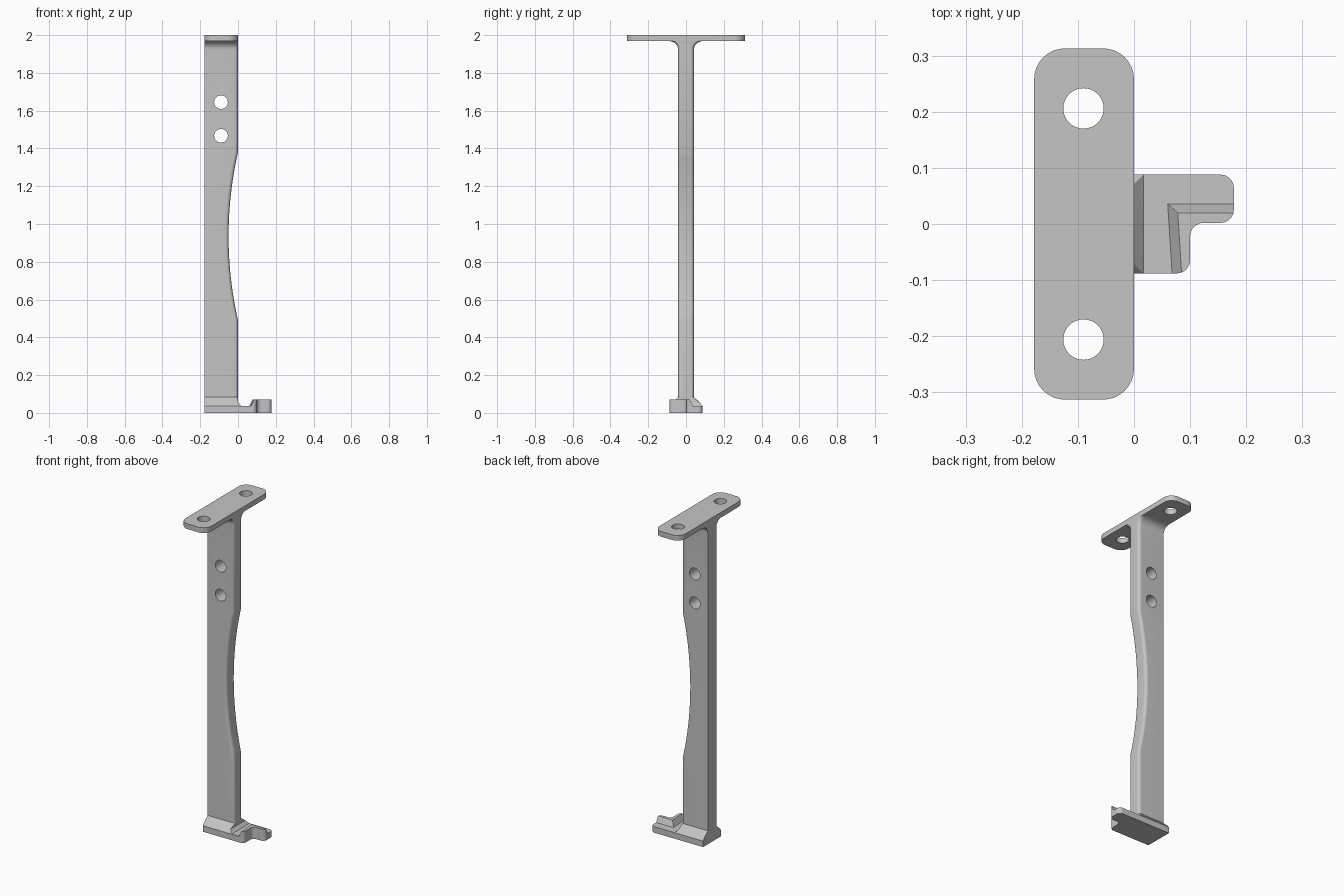
import bpy, bmesh
from math import sin, cos, tan, pi, sqrt
from mathutils import Vector

if "Cube" in bpy.data.objects:
    bpy.data.objects.remove(bpy.data.objects["Cube"], do_unlink=True)

# One plain metal grey
grey = bpy.data.materials.new("metal grey")
grey.use_nodes = True
colour = (0.56, 0.56, 0.56, 1)
grey.diffuse_color = colour
grey.node_tree.nodes["Principled BSDF"].inputs["Base Color"].default_value = colour


def rounded(corners, steps=8):
    """Outline from (x, y, radius) corners; works for inner and outer corners."""
    out = []
    for i, (x, y, r) in enumerate(corners):
        p = Vector((x, y))
        if r == 0:
            out.append(p)
            continue
        u = (Vector(corners[i - 1][:2]) - p).normalized()
        v = (Vector(corners[(i + 1) % len(corners)][:2]) - p).normalized()
        half = u.angle(v) / 2
        centre = p + (u + v).normalized() * r / sin(half)
        a = (p + u * r / tan(half) - centre).normalized()
        b = (p + v * r / tan(half) - centre).normalized()
        out += [centre + a.slerp(b, k / steps) * r for k in range(steps + 1)]
    return out


def loft(name, rings):
    """Closed solid through (outline, z) rings of equal point count."""
    bm = bmesh.new()
    loops = [[bm.verts.new((p[0], p[1], z)) for p in pts] for pts, z in rings]
    n = len(loops[0])
    for low, high in zip(loops, loops[1:]):
        for i in range(n):
            j = (i + 1) % n
            bm.faces.new((low[i], low[j], high[j], high[i]))
    bm.faces.new(loops[0][::-1])
    bm.faces.new(loops[-1])
    bmesh.ops.recalc_face_normals(bm, faces=bm.faces)
    mesh = bpy.data.meshes.new(name)
    bm.to_mesh(mesh)
    bm.free()
    mesh.materials.append(grey)
    obj = bpy.data.objects.new(name, mesh)
    bpy.context.collection.objects.link(obj)
    return obj


def drill(name, location, tilt=0):
    bpy.ops.mesh.primitive_cylinder_add(vertices=48, radius=0.036, depth=0.3,
                                        location=location, rotation=(tilt, 0, 0))
    obj = bpy.context.object
    obj.name = name
    obj.data.materials.append(grey)
    return obj


def cut(obj, cutters):
    """Subtract the cutters, bake the result and remove them."""
    for c in cutters:
        mod = obj.modifiers.new("cut", 'BOOLEAN')
        mod.operation, mod.solver, mod.object = 'DIFFERENCE', 'EXACT', c
    graph = bpy.context.evaluated_depsgraph_get()
    mesh = bpy.data.meshes.new_from_object(obj.evaluated_get(graph))
    obj.modifiers.clear()
    obj.data = mesh
    for c in cutters:
        bpy.data.objects.remove(c, do_unlink=True)


BACK = -0.178
MID = -0.09
FLOOR = 0.037
UNDER = 1.968

# Top plate with two screw holes
plate_outline = rounded([(BACK, -0.313, 0.055), (0, -0.313, 0.055),
                         (0, 0.313, 0.055), (BACK, 0.313, 0.055)])
plate = loft("top_plate", [(plate_outline, UNDER), (plate_outline, 2)])
cut(plate, [drill("plate_drill", (MID, s * 0.206, 2)) for s in (-1, 1)])


# Column: flared base, scooped edge, fillet into the plate
def section(front, half, r):
    return rounded([(BACK, -half, 0), (front, -half, r), (front, half, r), (BACK, half, 0)])


HALF, EDGE = 0.042, 0.018
LOW, HIGH, DEPTH = 0.49, 1.38, 0.05
chord = (HIGH - LOW) / 2
radius = (chord ** 2 + DEPTH ** 2) / (2 * DEPTH)

rings = [(section(0.017, 0.088, 0.001), FLOOR),
         (section(0, 0.072, 0.001), 0.056),
         (section(0, HALF, EDGE), 0.083)]
for k in range(25):
    t = (k / 12 - 1) * chord
    scoop = sqrt(radius ** 2 - t ** 2) - (radius - DEPTH)
    rings.append((section(-scoop, HALF, EDGE), (LOW + HIGH) / 2 + t))
FILLET = 0.045
for k in range(9):
    a = k / 8 * pi / 2
    rings.append((section(0, HALF + FILLET * (1 - cos(a)), EDGE),
                  UNDER - FILLET * (1 - sin(a))))
column = loft("column", rings)
cut(column, [drill("column_drill", (MID, 0, z), pi / 2) for z in (1.467, 1.645)])

# Foot: L-shaped toe with a raised, sloped ledge
foot_outline = rounded([(BACK, -0.088, 0), (0.1, -0.088, 0.024), (0.1, 0.002, 0.024),
                        (0.178, 0.002, 0.024), (0.178, 0.088, 0.024), (BACK, 0.088, 0)])
foot = loft("foot", [(foot_outline, 0), (foot_outline, 0.072)])


def ledge(near, far, side):
    return [(-0.3, -0.2), (near, -0.2), (far, side), (0.3, side), (0.3, 0.2), (-0.3, 0.2)]


cut(foot, [loft("ledge_cutter", [(ledge(0.075, 0.06, 0.036), FLOOR),
                                 (ledge(0.111, 0.096, 0.004), 0.107)])])

# Smooth the rounds, keep the hard edges
bpy.ops.object.select_all(action='DESELECT')
for part in (plate, column, foot):
    part.select_set(True)
bpy.context.view_layer.objects.active = column
bpy.ops.object.shade_smooth_by_angle(angle=pi / 6)
